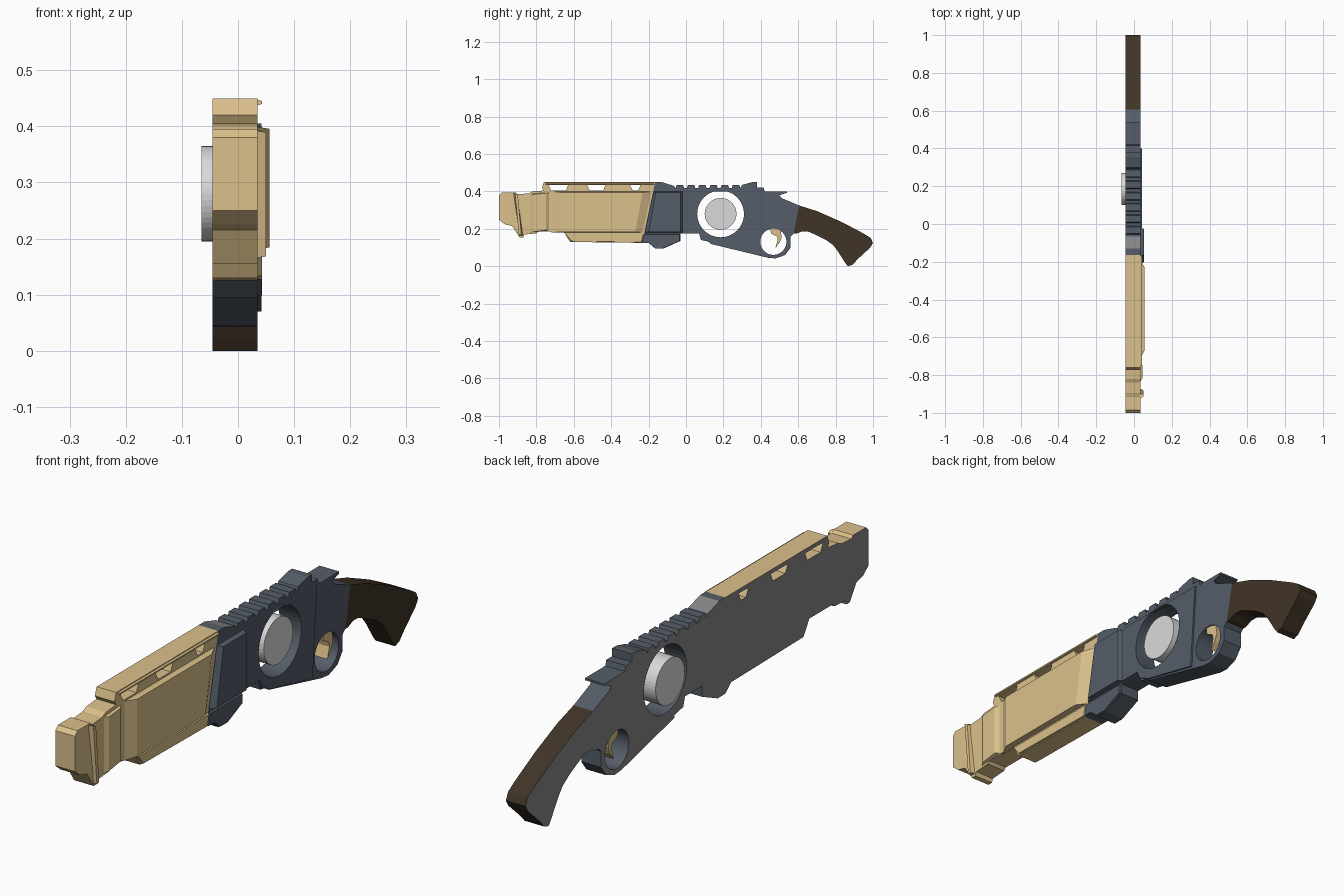
import bpy, bmesh
from math import sin, cos, pi
from mathutils import Matrix, Vector

cube = bpy.data.objects.get("Cube")
if cube:
    bpy.data.objects.remove(cube, do_unlink=True)


def material(name, r, g, b):
    m = bpy.data.materials.new(name)
    m.use_nodes = True
    m.diffuse_color = (r, g, b, 1)
    m.node_tree.nodes["Principled BSDF"].inputs["Base Color"].default_value = (r, g, b, 1)
    return m


TAN = material("tan", 0.71, 0.53, 0.26)
STEEL = material("blue steel", 0.09, 0.11, 0.14)
WOOD = material("dark wood", 0.051, 0.034, 0.020)
SILVER = material("silver", 0.70, 0.70, 0.70)
GREY = material("flat grey", 0.24, 0.24, 0.24)

BACK, SIDE = -0.045, 0.035
# turns the curve plane (u, v, depth) into (y, z, x)
UPRIGHT = Matrix(((0, 0, 1, 0), (1, 0, 0, 0), (0, 1, 0, 0), (0, 0, 0, 1)))


def circle(y, z, r, n=40):
    return [(y + r * cos(2 * pi * i / n), z + r * sin(2 * pi * i / n)) for i in range(n)]


def add_object(name, bm, mats):
    bmesh.ops.recalc_face_normals(bm, faces=bm.faces)
    mesh = bpy.data.meshes.new(name)
    bm.to_mesh(mesh)
    bm.free()
    for m in mats:
        mesh.materials.append(m)
    obj = bpy.data.objects.new(name, mesh)
    bpy.context.collection.objects.link(obj)
    return obj


def plate(name, outline, mat, holes=(), x0=BACK, x1=SIDE, grey_back=True):
    """Side profile with holes, extruded across the width."""
    curve = bpy.data.curves.new(name, "CURVE")
    curve.dimensions = "2D"
    curve.fill_mode = "BOTH"
    curve.extrude = (x1 - x0) / 2
    for loop in (outline, *holes):
        spline = curve.splines.new("POLY")
        spline.points.add(len(loop) - 1)
        for p, (y, z) in zip(spline.points, loop):
            p.co = (y, z, 0, 1)
        spline.use_cyclic_u = True
    temp = bpy.data.objects.new(name + " profile", curve)
    bpy.context.collection.objects.link(temp)
    graph = bpy.context.evaluated_depsgraph_get()
    mesh = bpy.data.meshes.new_from_object(temp.evaluated_get(graph))
    bm = bmesh.new()
    bm.from_mesh(mesh)
    bpy.data.objects.remove(temp, do_unlink=True)
    bpy.data.curves.remove(curve)
    bpy.data.meshes.remove(mesh)
    bm.transform(Matrix.Translation(((x0 + x1) / 2, 0, 0)) @ UPRIGHT)
    bmesh.ops.remove_doubles(bm, verts=bm.verts, dist=0.0001)
    for f in bm.faces:
        f.smooth = False
        flat = f.calc_center_median().x < x0 + 0.001
        f.material_index = 1 if grey_back and flat else 0
    return add_object(name, bm, (mat, GREY))


def panel(name, outline, mat, x1, sy=0.9, sz=0.9):
    """Raised side panel whose outer face is shrunk to give sloping edges."""
    bm = bmesh.new()
    base = [bm.verts.new((SIDE - 0.005, y, z)) for y, z in outline]
    mid = sum((v.co for v in base), Vector()) / len(base)
    top = [bm.verts.new((x1, mid.y + (v.co.y - mid.y) * sy, mid.z + (v.co.z - mid.z) * sz))
           for v in base]
    bm.faces.new(base)
    bm.faces.new(top)
    for i in range(len(base)):
        j = (i + 1) % len(base)
        bm.faces.new((base[i], base[j], top[j], top[i]))
    return add_object(name, bm, (mat,))


# Barrel shroud with vent slots
barrel = [(-1, 0.38), (-0.985, 0.395), (-0.91, 0.395), (-0.9, 0.385), (-0.84, 0.39),
          (-0.82, 0.4), (-0.76, 0.405), (-0.77, 0.42), (-0.76, 0.45), (-0.165, 0.45),
          (-0.235, 0.125), (-0.62, 0.13), (-0.655, 0.185), (-0.79, 0.185), (-0.8, 0.175),
          (-0.865, 0.17), (-0.87, 0.155), (-0.89, 0.155), (-0.93, 0.215), (-0.97, 0.225),
          (-1, 0.25)]
slots = [[(a, 0.435), (b, 0.435), (b - 0.012, 0.405), (a + 0.015, 0.405)]
         for a, b in ((-0.735, -0.63), (-0.53, -0.43), (-0.3, -0.243))]
plate("barrel_shroud", barrel, TAN, slots)

# Receiver with a toothed top rail, round window and trigger opening
WINDOW = circle(0.185, 0.28, 0.125)
GUARD = circle(0.467, 0.131, 0.07)
rail = []
for i in range(6):
    y = -0.055 + i * 0.06
    rail += [(y, 0.418), (y + 0.005, 0.434), (y + 0.04, 0.434), (y + 0.045, 0.418)]
receiver = [(-0.235, 0.125), (-0.165, 0.45), (-0.13, 0.45), (-0.065, 0.43), *rail,
            (0.3, 0.435), (0.355, 0.45), (0.38, 0.45), (0.38, 0.42), (0.415, 0.42),
            (0.42, 0.4), (0.54, 0.4), (0.54, 0.393), (0.5, 0.38), (0.51, 0.365),
            (0.605, 0.325), (0.575, 0.174), (0.56, 0.16), (0.56, 0.1), (0.53, 0.06),
            (0.48, 0.042), (0.44, 0.045), (0.13, 0.12), (0.13, 0.13), (0.08, 0.14),
            (0.07, 0.175), (-0.03, 0.175), (-0.03, 0.135), (-0.12, 0.095), (-0.165, 0.095),
            (-0.2, 0.125)]
body = plate("receiver", receiver, STEEL, (WINDOW, GUARD))
for f in body.data.polygons:
    if f.normal.z > 0.5 and -0.13 < f.center.y < -0.065:
        f.material_index = 1

# Raised cheek around the window
cheek = [(-0.02, 0.4), (0.4, 0.4), (0.375, 0.07), (0.13, 0.125), (0.08, 0.15),
         (0.07, 0.18), (-0.02, 0.18)]
plate("receiver_cheek", cheek, STEEL, (WINDOW,), SIDE - 0.005, 0.042, False)

# Grip
grip = [(0.605, 0.325), (0.7, 0.295), (0.83, 0.238), (0.95, 0.175), (0.987, 0.152),
        (1, 0.125), (0.985, 0.1), (0.92, 0.04), (0.89, 0.008), (0.865, 0), (0.85, 0.02),
        (0.81, 0.083), (0.785, 0.115), (0.746, 0.142), (0.69, 0.17), (0.65, 0.187),
        (0.62, 0.187), (0.59, 0.174), (0.575, 0.174)]
plate("grip", grip, WOOD)

# Trigger
trigger = [(0.45, 0.205), (0.505, 0.195), (0.512, 0.155), (0.5, 0.125), (0.478, 0.098),
           (0.49, 0.14), (0.485, 0.16), (0.455, 0.175)]
plate("trigger", trigger, TAN, (), -0.04, 0.03, False)

# Floating drum inside the window
plate("drum", circle(0.185, 0.28, 0.085, 48), SILVER, (), -0.065, 0.035, False)

# Raised side panels
panel("barrel_side", [(-0.72, 0.4), (-0.176, 0.4), (-0.223, 0.18), (-0.72, 0.18)],
      TAN, 0.056, 0.8, 0.96)
panel("receiver_front_side", [(-0.176, 0.4), (-0.01, 0.4), (-0.01, 0.18), (-0.223, 0.18)],
      STEEL, 0.054, 0.8, 0.96)
panel("under_barrel_side", [(-0.645, 0.172), (-0.615, 0.132), (-0.235, 0.127), (-0.226, 0.172)],
      TAN, 0.043, 0.98, 0.9)
panel("under_receiver_side", [(-0.226, 0.172), (-0.235, 0.127), (-0.2, 0.126), (-0.165, 0.097),
                              (-0.12, 0.097), (-0.032, 0.137), (-0.032, 0.172)],
      STEEL, 0.043, 0.97, 0.95)
panel("barrel_collar", [(-0.84, 0.388), (-0.725, 0.395), (-0.725, 0.19), (-0.84, 0.18)],
      TAN, 0.045, 0.6, 0.96)
panel("muzzle_flange", [(-0.925, 0.393), (-0.9, 0.385), (-0.87, 0.165), (-0.892, 0.165)],
      TAN, 0.05, 0.6, 0.97)
panel("rail_lip", [(-0.75, 0.448), (-0.17, 0.448), (-0.17, 0.437), (-0.75, 0.437)],
      TAN, 0.043, 1, 0.5)
